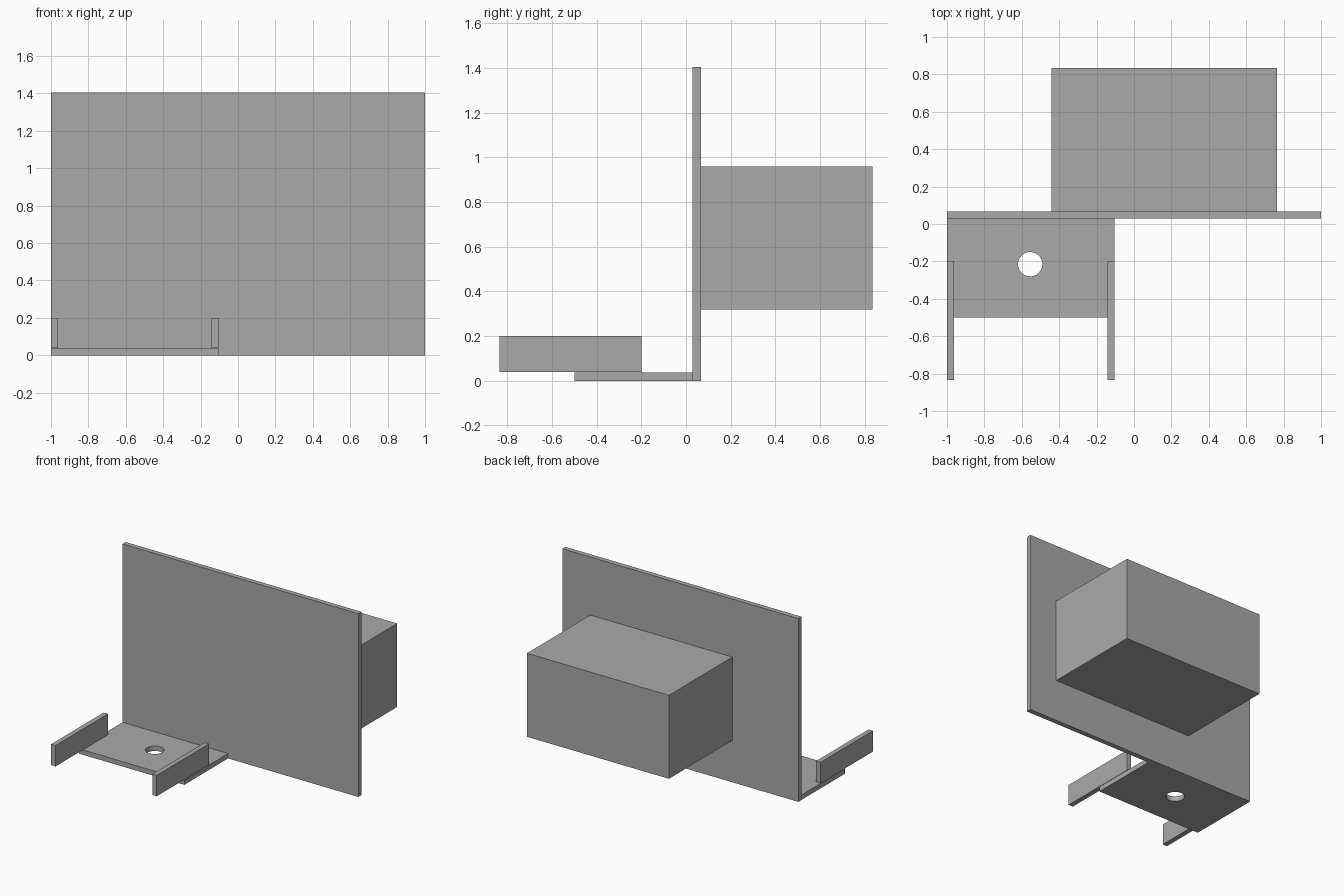
import bpy
import bmesh

old = bpy.data.objects.get("Cube")
if old:
    bpy.data.objects.remove(old, do_unlink=True)

# Single plain grey
grey = bpy.data.materials.new("plain grey")
grey.use_nodes = True
colour = (0.4, 0.4, 0.4, 1)
grey.diffuse_color = colour
grey.node_tree.nodes["Principled BSDF"].inputs["Base Color"].default_value = colour


def finish(name, bm):
    mesh = bpy.data.meshes.new(name)
    bm.to_mesh(mesh)
    bm.free()
    mesh.materials.append(grey)
    obj = bpy.data.objects.new(name, mesh)
    bpy.context.collection.objects.link(obj)
    return obj


def box(name, low, high):
    bm = bmesh.new()
    bmesh.ops.create_cube(bm, size=1)
    for v in bm.verts:
        v.co = [h if c > 0 else l for c, l, h in zip(v.co, low, high)]
    return finish(name, bm)


# Upright panel and the housing behind it
box("upright_panel", (-1, 0.03, 0), (1, 0.0675, 1.405))
box("rear_housing", (-0.44, 0.0675, 0.32), (0.765, 0.835, 0.96))

# Foot plate with a round through-hole
plate = box("foot_plate", (-1, -0.5, 0), (-0.105, 0.03, 0.0375))
bm = bmesh.new()
bmesh.ops.create_cone(bm, cap_ends=True, segments=48,
                      radius1=0.065, radius2=0.065, depth=0.3)
cutter = finish("hole_cutter", bm)
cutter.location = (-0.555, -0.215, 0.02)
cut = plate.modifiers.new("hole", "BOOLEAN")
cut.operation = "DIFFERENCE"
cut.solver = "EXACT"
cut.object = cutter

# Apply the cut, then drop the cutter
bpy.context.view_layer.objects.active = plate
plate.select_set(True)
bpy.ops.object.modifier_apply(modifier=cut.name)
bpy.data.objects.remove(cutter, do_unlink=True)
bpy.ops.object.shade_smooth_by_angle()

# Side rails overhanging the front of the plate
for name, x in (("right_rail", -1), ("left_rail", -0.1425)):
    box(name, (x, -0.835, 0.04), (x + 0.0375, -0.2, 0.2))
